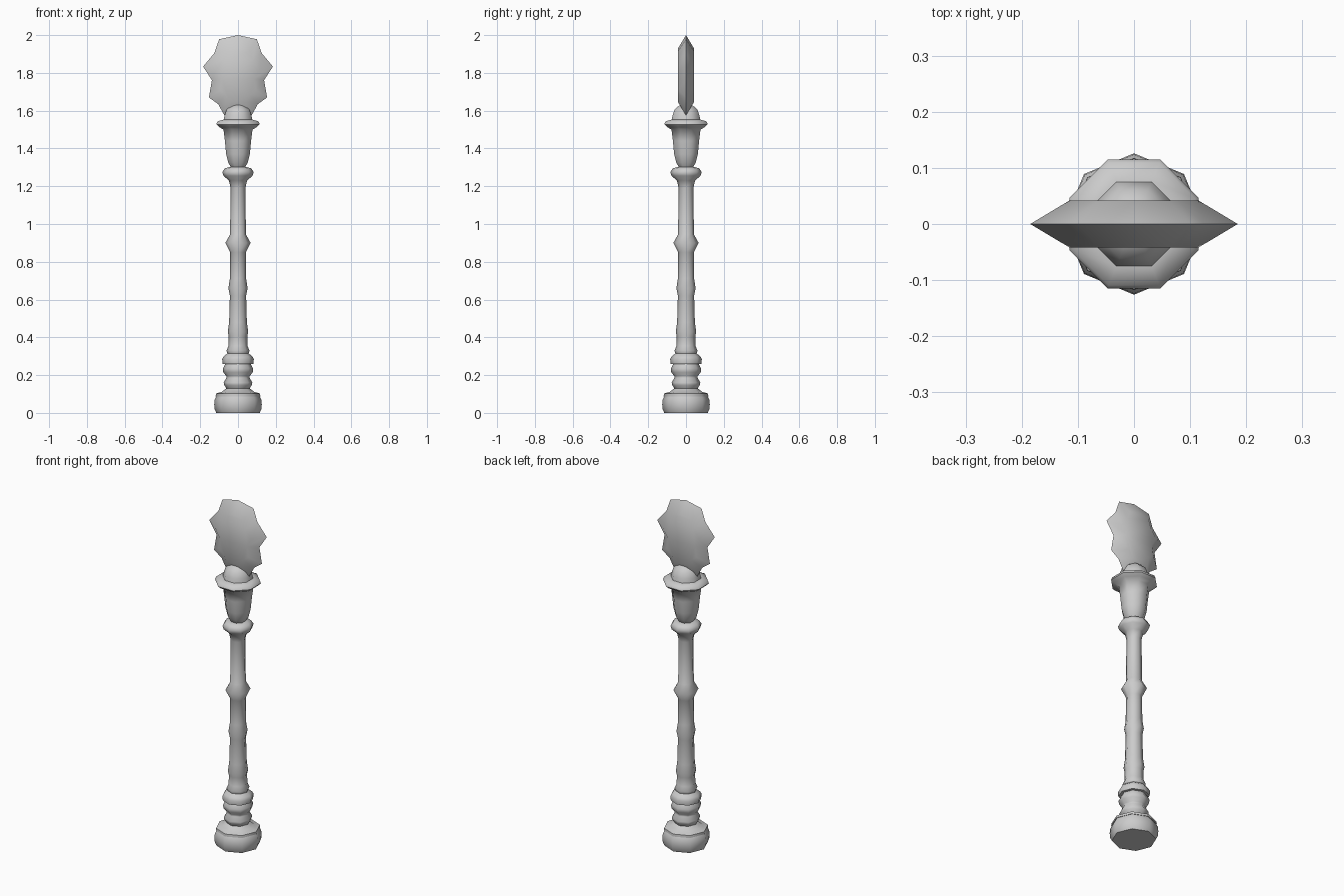
import bpy, bmesh, math

if "Cube" in bpy.data.objects:
    bpy.data.objects.remove(bpy.data.objects["Cube"])


def finish(name, bm):
    bmesh.ops.remove_doubles(bm, verts=bm.verts, dist=1e-5)
    bmesh.ops.recalc_face_normals(bm, faces=bm.faces)
    me = bpy.data.meshes.new(name)
    bm.to_mesh(me)
    bm.free()
    ob = bpy.data.objects.new(name, me)
    bpy.context.collection.objects.link(ob)
    bpy.ops.object.select_all(action='DESELECT')
    bpy.context.view_layer.objects.active = ob
    ob.select_set(True)
    bpy.ops.object.shade_smooth_by_angle(angle=math.radians(55))
    return ob


def bridge(bm, a, b):
    n = len(a)
    for i in range(n):
        j = (i + 1) % n
        bm.faces.new((a[i], a[j], b[j], b[i]))


def turned(name, profile, turn=0.0, sides=8):
    """Low-poly lathe: profile is a list of (radius, height)."""
    bm = bmesh.new()
    rings = []
    for r, z in profile:
        angles = [math.radians(turn) + math.tau * i / sides for i in range(sides)]
        rings.append([bm.verts.new((r * math.cos(a), r * math.sin(a), z)) for a in angles])
    for a, b in zip(rings, rings[1:]):
        bridge(bm, a, b)
    bm.faces.new(rings[0])
    bm.faces.new(rings[-1])
    return finish(name, bm)


# Octagonal foot
turned("foot", [(.115, 0), (.124, .02), (.126, .045), (.124, .07), (.115, .088)])

# Stacked rings above the foot
turned("foot_rings", [(.118, .088), (.117, .102), (.085, .112), (.062, .13),
                      (.073, .147), (.076, .16), (.062, .185), (.062, .195),
                      (.078, .215), (.08, .235), (.068, .258)])

# Shaft with knuckles and top collar
turned("shaft", [(.081, .26), (.084, .285), (.075, .3), (.056, .315), (.061, .33),
                 (.05, .355), (.049, .405), (.054, .43), (.047, .48), (.043, .62),
                 (.051, .66), (.043, .71), (.042, .85), (.067, .9), (.042, .945),
                 (.039, 1.19), (.048, 1.23), (.077, 1.255), (.083, 1.275),
                 (.07, 1.295), (.04, 1.303)])

# Flared cup and rounded socket
turned("cup", [(.04, 1.30), (.056, 1.325), (.068, 1.37), (.075, 1.44), (.083, 1.5),
               (.108, 1.513), (.124, 1.528), (.118, 1.543), (.082, 1.553)], 22.5)
turned("socket", [(.082, 1.55), (.077, 1.575), (.066, 1.605), (.04, 1.627),
                  (.015, 1.634)], 22.5)

# Scalloped blade: thin rim with a smaller raised face on both sides
right = [(.10, 1.978), (.125, 1.905), (.185, 1.833), (.138, 1.762),
         (.154, 1.67), (.105, 1.635), (.072, 1.575)]
outline = [(0, 2.0)] + right + [(0, 1.58)] + [(-x, z) for x, z in reversed(right)]
bm = bmesh.new()
rim = [bm.verts.new((x, 0, z)) for x, z in outline]
mid = 1.787
for side in (-1, 1):
    face = [bm.verts.new((x * .62, side * .042, mid + (z - mid) * .67)) for x, z in outline]
    bridge(bm, rim, face)
    bm.faces.new(face)
finish("head_blade", bm)
